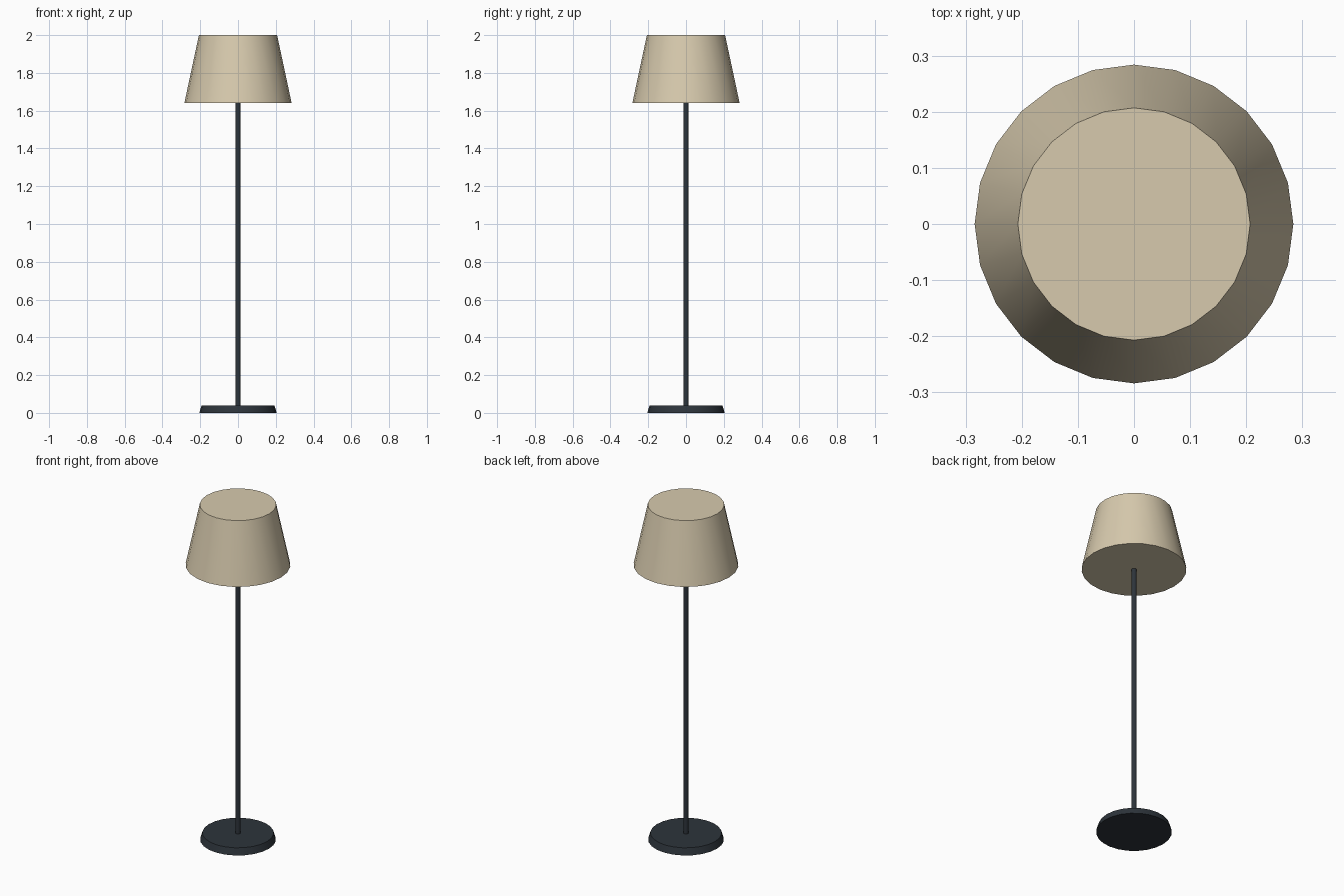
import bpy
import math

cube = bpy.data.objects.get("Cube")
if cube:
    bpy.data.objects.remove(cube, do_unlink=True)


def make_material(name, rgb, roughness):
    mat = bpy.data.materials.new(name)
    mat.use_nodes = True
    color = (*rgb, 1.0)
    mat.diffuse_color = color
    bsdf = mat.node_tree.nodes["Principled BSDF"]
    bsdf.inputs["Base Color"].default_value = color
    bsdf.inputs["Roughness"].default_value = roughness
    return mat


def tapered_part(name, sides, bottom_radius, top_radius, z_low, z_high, mat):
    """Closed, upright round part with smooth walls and crisp cap edges."""
    bpy.ops.mesh.primitive_cone_add(
        vertices=sides, radius1=bottom_radius, radius2=top_radius,
        depth=z_high - z_low, location=(0, 0, (z_low + z_high) / 2))
    part = bpy.context.object
    part.name = name
    part.data.name = name
    part.data.materials.append(mat)
    bpy.ops.object.shade_smooth_by_angle(angle=math.radians(40))
    return part


cream = make_material("cream fabric", (0.68, 0.59, 0.42), 0.8)
charcoal = make_material("charcoal metal", (0.026, 0.034, 0.043), 0.5)

# Weighted foot, slim stem and fabric shade
tapered_part("base", 24, 0.205, 0.193, 0, 0.04, charcoal)
tapered_part("pole", 12, 0.0145, 0.0145, 0.03, 1.66, charcoal)
tapered_part("lampshade", 24, 0.284, 0.207, 1.64, 2.0, cream)
